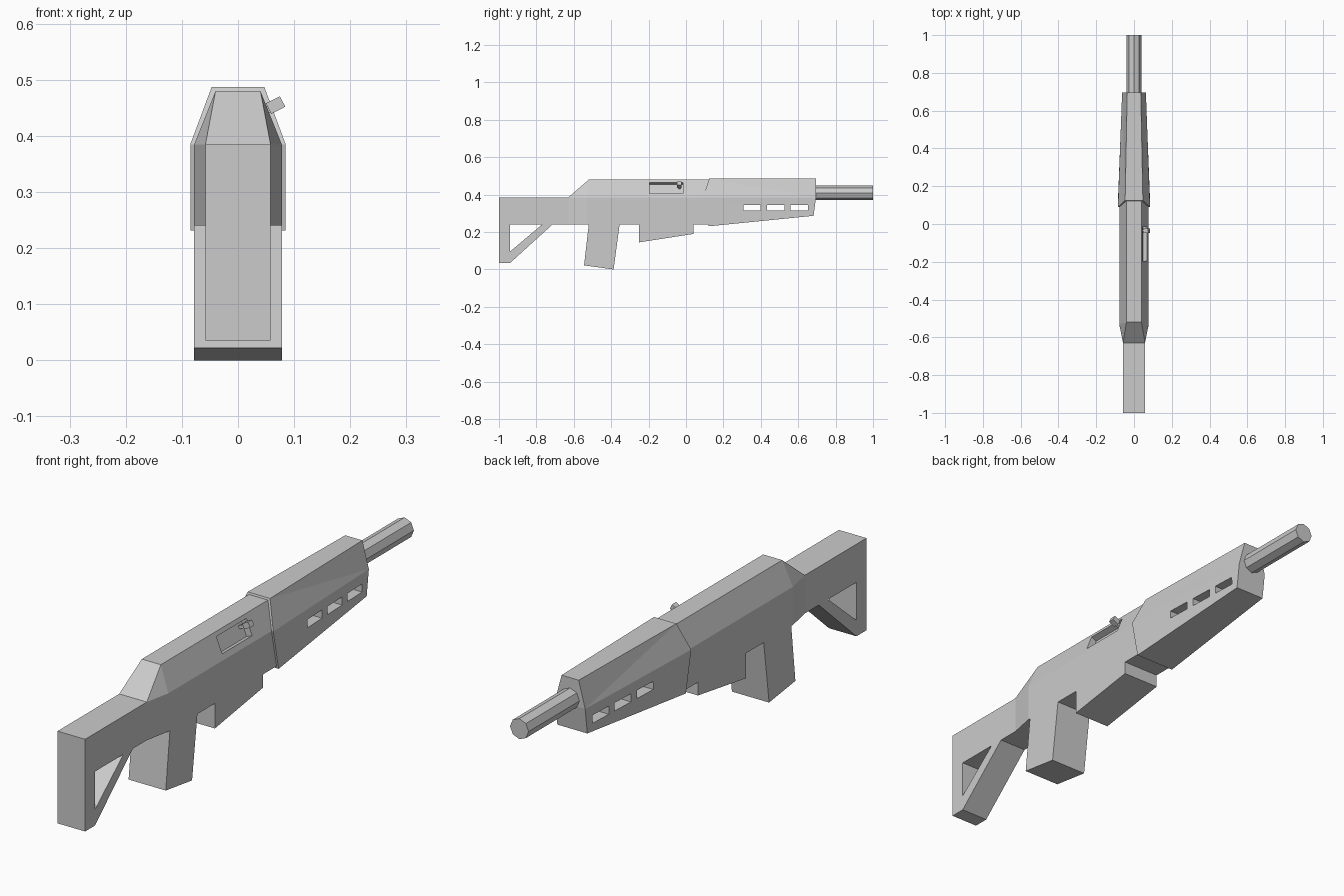
import bpy, bmesh, math
from mathutils import Matrix

cube = bpy.data.objects.get("Cube")
if cube:
    bpy.data.objects.remove(cube, do_unlink=True)

grey = bpy.data.materials.new("plain_grey")
grey.use_nodes = True
grey.diffuse_color = (0.6, 0.6, 0.6, 1)
grey.node_tree.nodes["Principled BSDF"].inputs["Base Color"].default_value = (0.6, 0.6, 0.6, 1)


def finish(name, bm):
    bmesh.ops.remove_doubles(bm, verts=bm.verts, dist=0.0005)
    bmesh.ops.recalc_face_normals(bm, faces=bm.faces)
    mesh = bpy.data.meshes.new(name)
    bm.to_mesh(mesh)
    bm.free()
    mesh.materials.append(grey)
    ob = bpy.data.objects.new(name, mesh)
    bpy.context.scene.collection.objects.link(ob)
    return ob


def slab(name, outline, half):
    """Side outline of (y, z) points, extruded across x."""
    bm = bmesh.new()
    face = bm.faces.new([bm.verts.new((-half, y, z)) for y, z in outline])
    new = bmesh.ops.extrude_face_region(bm, geom=[face])["geom"]
    bmesh.ops.translate(bm, vec=(2 * half, 0, 0),
                        verts=[v for v in new if isinstance(v, bmesh.types.BMVert)])
    return finish(name, bm)


def box(name, centre, size, tilt=0):
    bm = bmesh.new()
    bmesh.ops.create_cube(bm, size=1)
    bm.transform(Matrix.Translation(centre) @ Matrix.Rotation(-math.radians(tilt), 4, 'Y')
                 @ Matrix.Diagonal((*size, 1)))
    return finish(name, bm)


def shell(name, rear, front):
    """Symmetric body between two ends, each given as bottom, middle, top half points."""
    bm = bmesh.new()

    def side(points, s):
        return [bm.verts.new((s * x, y, z)) for x, y, z in points]
    rr, rl, fr, fl = side(rear, 1), side(rear, -1), side(front, 1), side(front, -1)
    for a, b in ((rr, fr), (rl, fl)):
        for i in range(2):
            bm.faces.new((a[i], b[i], a[i + 1]))
            bm.faces.new((b[i], b[i + 1], a[i + 1]))
    for r, l in ((rr, rl), (fr, fl)):
        for i in range(2):
            bm.faces.new((r[i], r[i + 1], l[i + 1], l[i]))
    for i in (0, 2):
        bm.faces.new((rr[i], fr[i], fl[i], rl[i]))
    return finish(name, bm)


def cut(ob, cutter):
    mod = ob.modifiers.new("cut", 'BOOLEAN')
    mod.operation, mod.solver, mod.object = 'DIFFERENCE', 'EXACT', cutter
    deps = bpy.context.evaluated_depsgraph_get()
    mesh = bpy.data.meshes.new_from_object(ob.evaluated_get(deps))
    ob.modifiers.clear()
    ob.data = mesh
    bpy.data.objects.remove(cutter, do_unlink=True)


# Stock with a triangular opening
stock = slab("stock", [(-1, 0.385), (-1, 0.035), (-0.94, 0.035), (-0.714, 0.24),
                       (-0.63, 0.24), (-0.63, 0.385)], 0.058)
cut(stock, slab("stock_cutter", [(-0.94, 0.24), (-0.94, 0.096), (-0.77, 0.24)], 0.2))

# Receiver: flared rear transition, then a straight body
SHOULDER = [(0.078, -0.53, 0.24), (0.078, -0.53, 0.385), (0.04, -0.52, 0.48)]
shell("receiver_rear", [(0.058, -0.63, 0.24), (0.058, -0.63, 0.385), (0.058, -0.63, 0.385)],
      SHOULDER)
receiver = shell("receiver", SHOULDER, [(x, 0.14, z) for x, y, z in SHOULDER])

# Recessed port on the left slope, with its handle
cut(receiver, box("port_cutter", (0.058, -0.105, 0.435), (0.05, 0.18, 0.064), 21.8))
box("handle_stem", (0.05, -0.035, 0.445), (0.04, 0.012, 0.012), 27)
box("handle_knob", (0.067, -0.035, 0.455), (0.028, 0.024, 0.021), 27)

# Parts below the receiver
slab("grip", [(-0.52, 0.24), (-0.545, 0.022), (-0.387, 0.0), (-0.355, 0.24)], 0.078)
slab("lower_housing", [(-0.25, 0.24), (-0.25, 0.145), (0.04, 0.19), (0.04, 0.24)], 0.078)

# Tapered handguard with three through slots on each side
handguard = shell("handguard",
                  [(0.085, 0.122, 0.231), (0.085, 0.09, 0.385), (0.047, 0.125, 0.487)],
                  [(0.063, 0.682, 0.287), (0.063, 0.695, 0.385), (0.036, 0.695, 0.487)])
for y in (0.353, 0.48, 0.606):
    cut(handguard, box("slot_cutter", (0, y, 0.33), (0.4, 0.093, 0.031)))

# Eight-sided barrel
bm = bmesh.new()
bmesh.ops.create_cone(bm, cap_ends=True, segments=8, radius1=0.039, radius2=0.039, depth=0.32)
bm.transform(Matrix.Translation((0, 0.84, 0.409)) @ Matrix.Rotation(math.pi / 2, 4, 'X'))
finish("barrel", bm)
